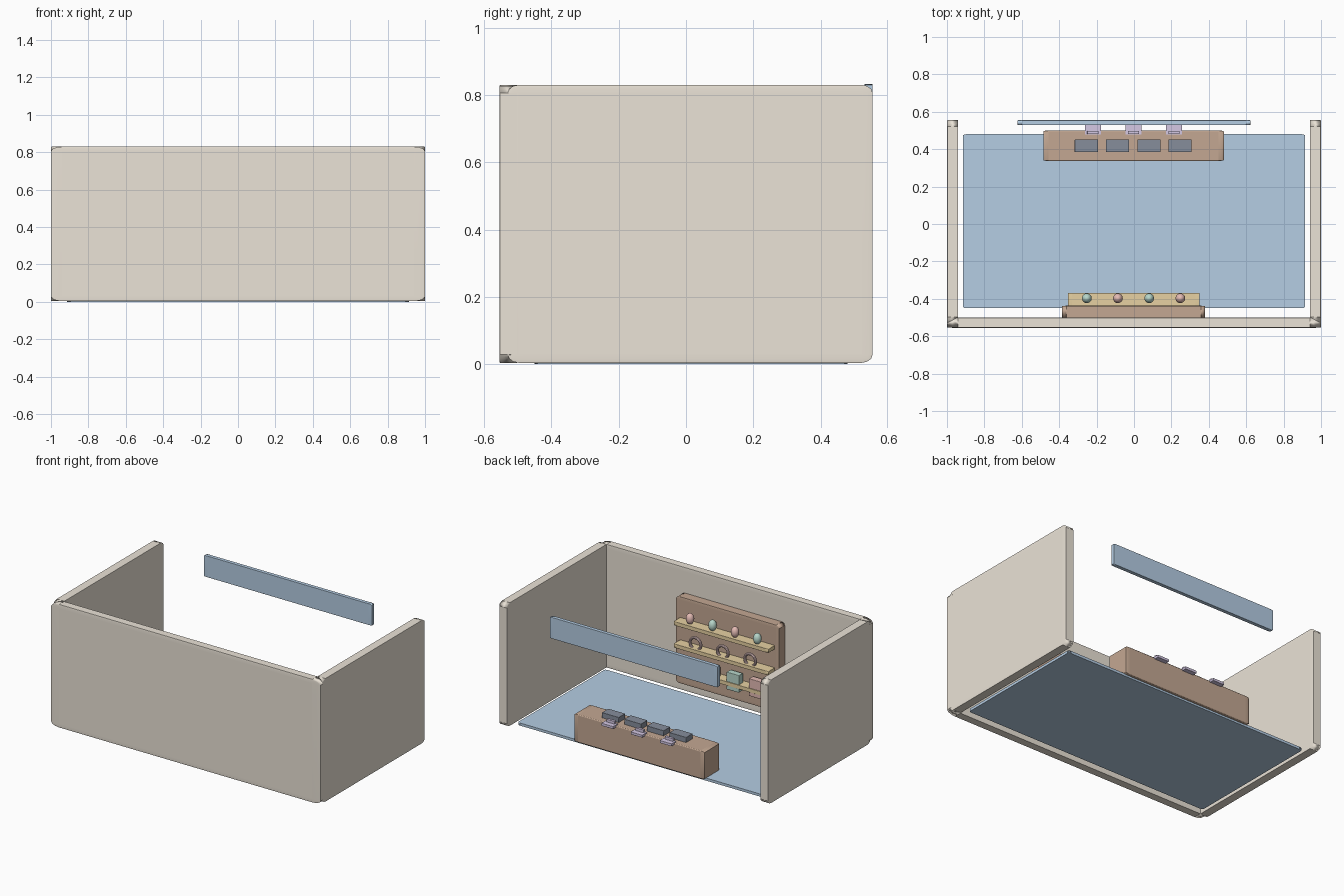
import bpy
import math

if "Cube" in bpy.data.objects:
    bpy.data.objects.remove(bpy.data.objects["Cube"])


def material(name, rgb):
    m = bpy.data.materials.new(name)
    m.diffuse_color = (*rgb, 1)
    m.use_nodes = True
    m.node_tree.nodes["Principled BSDF"].inputs["Base Color"].default_value = m.diffuse_color
    return m


TAN = material("tan", (0.83, 0.77, 0.68))
BLUE = material("blue", (0.46, 0.61, 0.77))
WOOD = material("wood", (0.55, 0.39, 0.29))
OAK = material("oak", (0.80, 0.64, 0.36))
DARK = material("dark", (0.24, 0.27, 0.33))
LILAC = material("lilac", (0.66, 0.58, 0.78))
RED = material("red", (0.78, 0.50, 0.46))
GREEN = material("green", (0.48, 0.68, 0.60))
PINK = material("pink", (0.82, 0.60, 0.60))


def finish(name, mat):
    ob = bpy.context.object
    ob.name = name
    ob.data.materials.append(mat)
    bpy.ops.object.shade_smooth_by_angle(angle=math.radians(35))
    return ob


def box(name, x, y, z, mat, bevel=0.03):
    """Box from (min, max) ranges; the bevel is a fraction of each side."""
    r = (x, y, z)
    bpy.ops.mesh.primitive_cube_add(size=1, location=[(a + b) / 2 for a, b in r])
    ob = bpy.context.object
    ob.scale = [b - a for a, b in r]
    ob = finish(name, mat)
    mod = ob.modifiers.new("rounding", "BEVEL")
    mod.width = bevel
    mod.segments = 3
    return ob


# Floor and walls
box("floor", (-0.915, 0.915), (-0.45, 0.48), (0, 0.018), BLUE, 0.01)
box("front_wall", (-1, 1), (-0.555, -0.50), (0.004, 0.83), TAN)
for side, x in (("left", (-1, -0.94)), ("right", (0.94, 1))):
    box(side + "_wall", x, (-0.53, 0.555), (0.004, 0.83), TAN)

# Header panel over the opening
box("header_panel", (-0.623, 0.623), (0.53, 0.555), (0.69, 0.832), BLUE, 0.02)

# Counter with trays and tags
box("counter", (-0.485, 0.48), (0.337, 0.50), (0.013, 0.20), WOOD)
for i, x in enumerate((-0.255, -0.088, 0.08, 0.246)):
    box(f"tray_{i}", (x - 0.062, x + 0.062), (0.384, 0.452), (0.197, 0.235), DARK)
for i, x in enumerate((-0.22, -0.003, 0.214)):
    box(f"tag_base_{i}", (x - 0.043, x + 0.043), (0.478, 0.53), (0.19, 0.207), LILAC)
    box(f"tag_back_{i}", (x - 0.03, x + 0.03), (0.48, 0.497), (0.20, 0.225), LILAC)

# Display board with three shelves
box("display_board", (-0.385, 0.38), (-0.502, -0.437), (0.08, 0.66), WOOD)
for i, z in enumerate((0.21, 0.36, 0.51)):
    box(f"shelf_{i}", (-0.353, 0.35), (-0.44, -0.368), (z - 0.013, z + 0.013), OAK)

# Eggs on the top shelf, boxes on the bottom one
for i, x in enumerate((-0.252, -0.086, 0.081, 0.248)):
    bpy.ops.mesh.primitive_uv_sphere_add(segments=24, ring_count=12, radius=1,
                                         location=(x, -0.397, 0.557))
    bpy.context.object.scale = (0.026, 0.026, 0.036)
    finish(f"egg_{i}", (GREEN, RED)[i % 2])
    box(f"gift_box_{i}", (x - 0.046, x + 0.046), (-0.415, -0.372), (0.17, 0.285),
        (RED, GREEN)[i % 2])

# Rings on the middle shelf
for i, x in enumerate((-0.2, 0.003, 0.206)):
    bpy.ops.mesh.primitive_torus_add(major_radius=0.04, minor_radius=0.009,
                                     major_segments=32, minor_segments=10,
                                     location=(x, -0.395, 0.40),
                                     rotation=(math.pi / 2, 0, 0))
    finish(f"ring_{i}", PINK)
